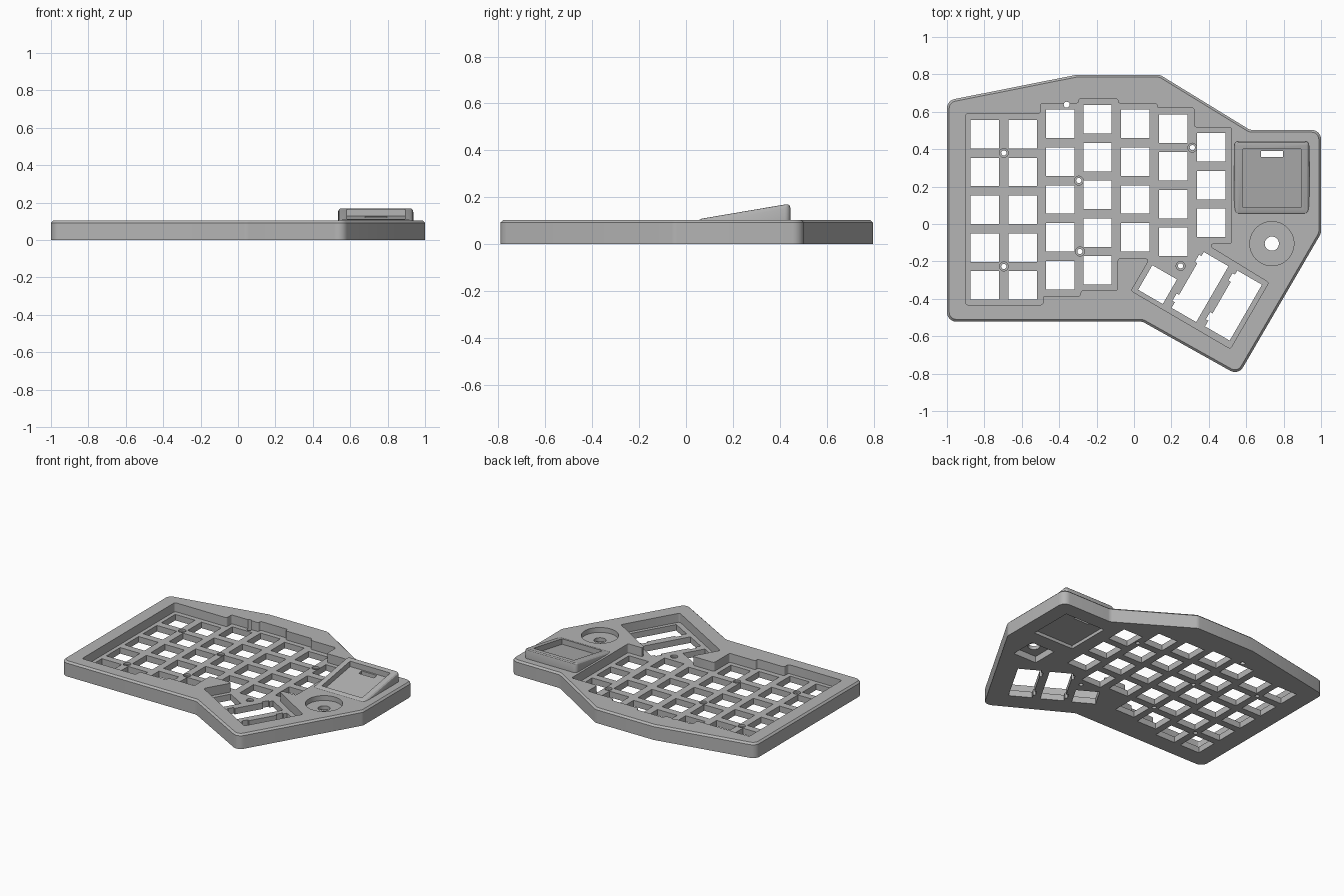
import bpy, bmesh
from math import cos, sin, pi, radians
from mathutils import Vector

if "Cube" in bpy.data.objects:
    bpy.data.objects.remove(bpy.data.objects["Cube"])

TOP, FLOOR = 0.104, 0.042

grey = bpy.data.materials.new("plain grey")
grey.use_nodes = True
grey.diffuse_color = (0.46, 0.46, 0.46, 1)
grey.node_tree.nodes["Principled BSDF"].inputs["Base Color"].default_value = grey.diffuse_color


def rounded(points, radius, steps=6):
    """Replace each corner of a polygon with a small arc."""
    out = []
    pts = [Vector(p) for p in points]
    for i, p in enumerate(pts):
        a = (pts[i - 1] - p).normalized()
        b = (pts[(i + 1) % len(pts)] - p).normalized()
        half = a.angle(b) / 2
        if half > radians(80):
            out.append(p)
            continue
        mid = (a + b).normalized()
        centre = p + mid * (radius / sin(half))
        start = p + a * (radius * cos(half) / sin(half)) - centre
        end = p + b * (radius * cos(half) / sin(half)) - centre
        for k in range(steps + 1):
            t = k / steps
            total = pi - 2 * half
            out.append(centre + (start * sin((1 - t) * total) + end * sin(t * total)) / sin(total))
    return out


def rect(x, y, w, h, turn=0):
    c, s = cos(radians(turn)), sin(radians(turn))
    corners = [(-w / 2, -h / 2), (w / 2, -h / 2), (w / 2, h / 2), (-w / 2, h / 2)]
    return [Vector((x + u * c - v * s, y + u * s + v * c)) for u, v in corners]


def circle(x, y, r, n=32):
    return [Vector((x + r * cos(2 * pi * k / n), y + r * sin(2 * pi * k / n))) for k in range(n)]


def build(name, prisms, bevel=0, segments=1):
    """Make one object from (outline, bottom, top) prisms; heights may depend on y."""
    bm = bmesh.new()
    rims = []
    for outline, low, high in prisms:
        z = lambda h, p: h(p.y) if callable(h) else h
        bot = [bm.verts.new((p.x, p.y, z(low, p))) for p in outline]
        top = [bm.verts.new((p.x, p.y, z(high, p))) for p in outline]
        bm.faces.new(bot)
        rims += bm.faces.new(top).edges
        for i in range(len(outline)):
            bm.faces.new((bot[i - 1], bot[i], top[i], top[i - 1]))
    bmesh.ops.recalc_face_normals(bm, faces=bm.faces)
    if bevel:
        bmesh.ops.bevel(bm, geom=rims, offset=bevel, segments=segments, profile=0.5, affect='EDGES')
    mesh = bpy.data.meshes.new(name)
    bm.to_mesh(mesh)
    bm.free()
    mesh.materials.append(grey)
    ob = bpy.data.objects.new(name, mesh)
    bpy.context.collection.objects.link(ob)
    return ob


def combine(ob, tool, operation):
    mod = ob.modifiers.new(operation, 'BOOLEAN')
    mod.operation, mod.object, mod.solver = operation, tool, 'EXACT'
    bpy.context.view_layer.update()
    result = bpy.data.meshes.new_from_object(ob.evaluated_get(bpy.context.evaluated_depsgraph_get()))
    ob.modifiers.clear()
    ob.data = result
    bpy.data.objects.remove(tool)


# Case body
outline = [(-1, -0.522), (0.045, -0.522), (0.558, -0.809), (1, -0.05), (1, 0.503),
           (0.62, 0.503), (0.14, 0.797), (-0.31, 0.797), (-1, 0.66)]
case = build("keyboard_case", [(rounded(outline, 0.05), 0, TOP)], 0.012)

# Sloped housing for the touch pad
slope = lambda y: 0.106 + (y - 0.05) * 0.17
housing = build("pad_housing", [(rounded(rect(0.736, 0.247, 0.402, 0.396), 0.025), 0.05, slope)], 0.018, 3)
combine(case, housing, 'UNION')

# Key well, thumb-dial dish and pad pocket, cut from above
well = [(-0.9, -0.432), (-0.487, -0.432), (-0.487, -0.385), (-0.285, -0.385), (-0.285, -0.356),
        (-0.087, -0.356), (-0.087, -0.185), (0.085, -0.185), (-0.015, -0.357), (0.515, -0.667),
        (0.72, -0.313), (0.38, -0.105), (0.52, -0.105), (0.52, 0.517), (0.322, 0.517),
        (0.322, 0.62), (0.123, 0.62), (0.123, 0.645), (-0.086, 0.645), (-0.086, 0.67),
        (-0.295, 0.67), (-0.295, 0.645), (-0.5, 0.645), (-0.5, 0.59), (-0.9, 0.59)]
pad = rect(0.739, 0.244, 0.31, 0.312)
pocket_floor = lambda y: slope(y) - 0.038
wells = build("well_cutter", [(rounded(well, 0.012, 4), FLOOR, 0.3),
                              (circle(0.737, -0.105, 0.118, 48), 0.07, 0.3),
                              (pad, pocket_floor, 0.3)])
combine(case, wells, 'DIFFERENCE')

# Key openings by column: x, top key centre, key count
columns = [(-0.797, 0.48, 5), (-0.595, 0.48, 5), (-0.395, 0.535, 5), (-0.195, 0.56, 5),
           (0.007, 0.535, 4), (0.21, 0.51, 4), (0.413, 0.41, 3)]
openings = [rect(x, y - 0.202 * k, 0.152, 0.152) for x, y, n in columns for k in range(n)]
thumb_keys = [(0.126, -0.324, 0.152), (0.353, -0.337, 0.345), (0.532, -0.436, 0.345)]
openings += [rect(x, y, 0.152, length, -30) for x, y, length in thumb_keys]

# Screw holes, dial hole, cable slot and small wall niche
screws = [(-0.696, 0.38), (-0.295, 0.232), (0.312, 0.408), (-0.289, -0.147), (-0.696, -0.227), (0.249, -0.224)]
openings += [circle(x, y, 0.014, 16) for x, y in screws]
openings += [circle(0.737, -0.105, 0.038), rect(0.738, 0.375, 0.118, 0.032),
             circle(-0.36, 0.638, 0.016, 12)]
combine(case, build("opening_cutter", [(o, -0.1, 0.3) for o in openings]), 'DIFFERENCE')

# Countersinks, long-key notches and underside pockets
details = [(circle(x, y, 0.024, 20), FLOOR - 0.014, FLOOR + 0.02) for x, y in screws]
for x, y, length in thumb_keys[1:]:
    for along in (-0.115, 0.125):
        c, s = cos(radians(-30)), sin(radians(-30))
        notch = rect(x - 0.078 * c - along * s, y - 0.078 * s + along * c, 0.026, 0.045, -30)
        details.append((notch, -0.1, FLOOR + 0.02))
details += [(pad, -0.1, 0.022), (rect(0.737, -0.105, 0.18, 0.18), -0.1, 0.045)]
combine(case, build("detail_cutter", details), 'DIFFERENCE')

# Smooth rounded corners, crisp edges
bpy.ops.object.select_all(action='DESELECT')
case.select_set(True)
bpy.context.view_layer.objects.active = case
bpy.ops.object.shade_smooth_by_angle(angle=radians(25))
